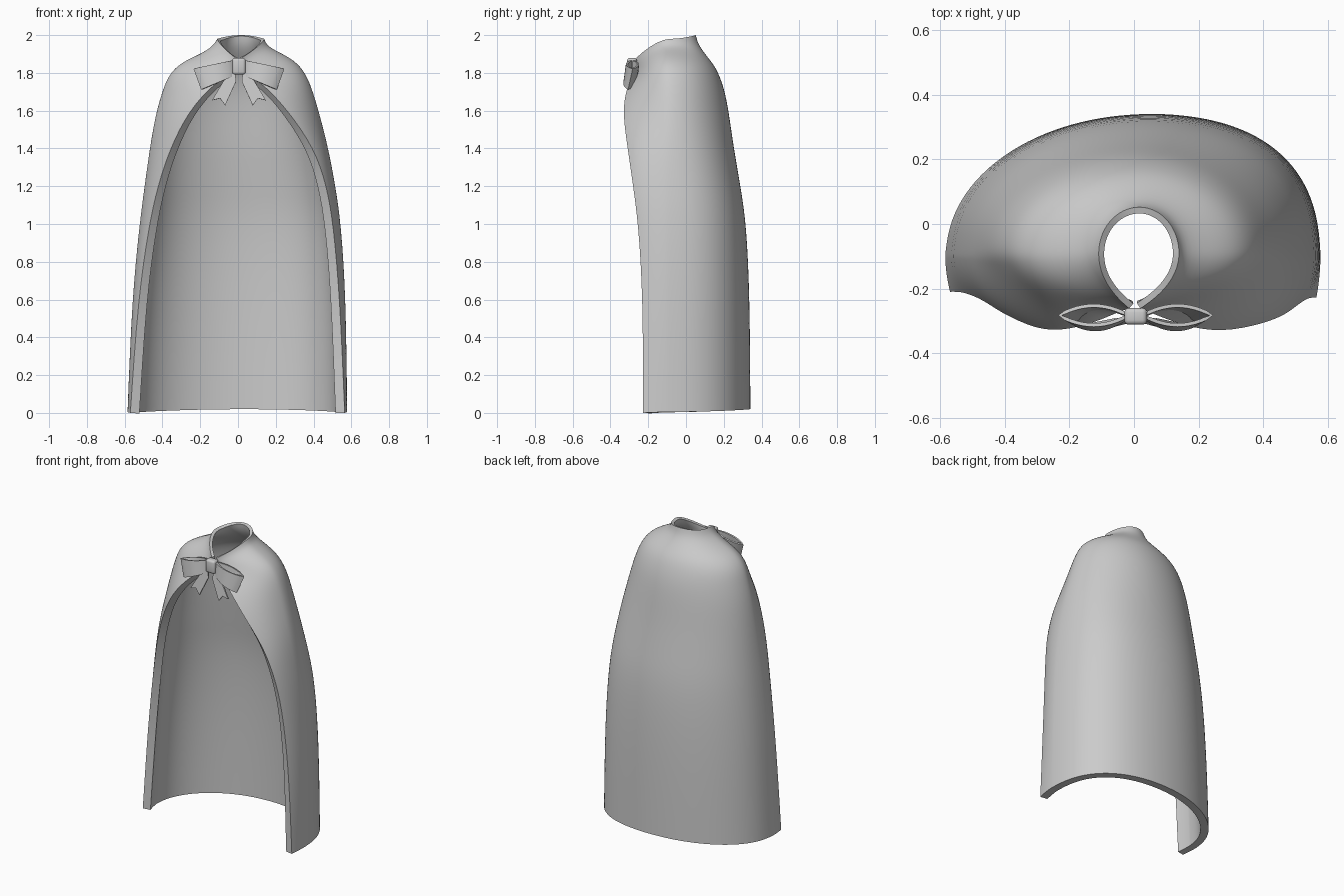
import bpy, math
from mathutils import Vector

old = bpy.data.objects.get("Cube")
if old:
    bpy.data.objects.remove(old, do_unlink=True)

cloth = bpy.data.materials.new("grey cloth")
cloth.use_nodes = True
GREY = (0.6, 0.6, 0.6, 1)
cloth.diffuse_color = GREY
cloth.node_tree.nodes["Principled BSDF"].inputs["Base Color"].default_value = GREY


def make(name, verts, faces):
    mesh = bpy.data.meshes.new(name)
    mesh.from_pydata(verts, [], faces)
    mesh.materials.append(cloth)
    ob = bpy.data.objects.new(name, mesh)
    bpy.context.collection.objects.link(ob)
    return ob


def modify(ob, kind, **settings):
    mod = ob.modifiers.new(kind.title(), kind)
    for key, value in settings.items():
        setattr(mod, key, value)


def finish(ob, angle=40):
    """Apply the modifiers, then smooth all but the hard edges."""
    bpy.ops.object.select_all(action='DESELECT')
    ob.select_set(True)
    bpy.context.view_layer.objects.active = ob
    for mod in list(ob.modifiers):
        bpy.ops.object.modifier_apply(modifier=mod.name)
    bpy.ops.object.shade_smooth_by_angle(angle=math.radians(angle))


# Cape rows, neck to hem: front edge (right x, left x, y, z), fullness,
# side (right x, left x, z), back (y, z), front hollow (right, left)
ROWS = [
    (.015, .02, -.262, 1.88, .55, .11, .14, 1.98, .053, 2.0, 0, 0),
    (.015, .02, -.262, 1.86, .6, .135, .155, 1.94, .065, 1.95, 0, 0),
    (.015, .02, -.262, 1.835, .65, .20, .24, 1.90, .11, 1.89, 0, 0),
    (.03, .03, -.266, 1.81, .7, .305, .315, 1.855, .155, 1.835, .1, .1),
    (.065, .065, -.28, 1.78, .8, .37, .365, 1.79, .185, 1.77, .2, .2),
    (.14, .145, -.312, 1.73, .88, .405, .4, 1.70, .21, 1.69, .45, .35),
    (.26, .265, -.338, 1.6, .86, .44, .435, 1.58, .23, 1.58, .7, .5),
    (.36, .405, -.308, 1.4, .72, .47, .48, 1.4, .255, 1.4, .5, .2),
    (.425, .47, -.28, 1.2, .62, .496, .516, 1.2, .29, 1.2, .2, 0),
    (.47, .505, -.252, 1.0, .56, .522, .546, 1.0, .322, 1.0, .1, 0),
    (.53, .54, -.227, .6, .52, .562, .572, .6, .34, .6, 0, 0),
    (.57, .565, -.228, 0, .5, .585, .578, .005, .343, .02, 0, 0),
]
SIDE_Y, STEPS = -.09, 8


def half_row(row, left):
    """Points from the front edge round the side to the middle of the back."""
    ex, sx = (row[1], row[6]) if left else (-row[0], -row[5])
    ey, ez, full, sz, by, bz = row[2], row[3], row[4], row[7], row[8], row[9]
    low = min(1, max(0, 1.6 - ez) / .5)
    if not left:
        ey += .018 * low
    swell = .055 * low if left else 0
    back_x = .015 + .03 * (1 - ez / 2)
    side, edge = Vector((sx, SIDE_Y)), Vector((ex, ey))
    bend = Vector((sx, SIDE_Y + (ey - SIDE_Y) * full))
    bend = bend.lerp((side + edge) / 2, row[11] if left else row[10])
    pts = []
    for i in range(STEPS, 0, -1):
        t = i / STEPS
        p = side * (1 - t) ** 2 + bend * 2 * t * (1 - t) + edge * t * t
        pts.append((p.x, p.y, sz + (ez - sz) * t ** 1.5))
    for i in range(STEPS + 1):
        a = math.pi / 2 * i / STEPS
        r = 1 + swell * math.sin(2 * a) ** 2
        pts.append((back_x + (sx - back_x) * r * math.cos(a),
                    SIDE_Y + (by - SIDE_Y) * r * math.sin(a),
                    sz + (bz - sz) * math.sin(a) ** 2))
    return pts


# Cape
verts, faces = [], []
for row in ROWS:
    verts += half_row(row, False) + half_row(row, True)[-2::-1]
n = len(verts) // len(ROWS)
for r in range(len(ROWS) - 1):
    for c in range(n - 1):
        a = r * n + c
        faces.append((a, a + 1, a + n + 1, a + n))
cape = make("cape", verts, faces)
group = cape.vertex_groups.new(name="thickness")
for r in range(len(ROWS)):
    group.add(list(range(r * n, r * n + n)), min(1, .4 + r * .08), 'REPLACE')
modify(cape, 'SUBSURF', levels=2, boundary_smooth='PRESERVE_CORNERS')
modify(cape, 'SOLIDIFY', thickness=.05, offset=-1, vertex_group="thickness")
finish(cape)

# Bow loops: lens-shaped open tubes, narrow at the knot
KNOT = Vector((.005, -.286, 1.835))
SEG = 12
for side, name in ((-1, "right"), (1, "left")):
    verts, faces = [], []
    for i in range(2 * SEG):
        u = 1 - abs(i - SEG) / SEG
        puff = .03 * math.sin(math.pi * u) ** .8 * (1 if i < SEG else -1)
        for top in (1, 0):
            x = .025 + (.21 if top else .17) * u
            z = 1.868 - .045 * u if top else 1.785 - .072 * u
            lean = .003 if top else -.02 * u
            verts.append((KNOT.x + side * x, KNOT.y + puff + lean, z))
    for i in range(2 * SEG):
        a, b = 2 * i, 2 * ((i + 1) % (2 * SEG))
        faces.append((a, b, b + 1, a + 1)[::side])
    loop = make("bow_loop_" + name, verts, faces)
    modify(loop, 'SOLIDIFY', thickness=.011, offset=0)
    finish(loop)

    # Bow tail with a notched end
    outline = [(.02, 1.80), (.065, 1.785), (.142, 1.655), (.1, 1.665),
               (.073, 1.628), (.015, 1.755)]
    tail = make("bow_tail_" + name,
                [(KNOT.x + side * x, -.295 - (1.8 - z) * .12, z) for x, z in outline],
                [(0, 1, 2, 3), (0, 3, 4, 5)])
    modify(tail, 'SOLIDIFY', thickness=.01, offset=0)
    finish(tail, 30)

# Knot
bpy.ops.mesh.primitive_cube_add(size=1, location=KNOT)
knot = bpy.context.object
knot.name = "bow_knot"
knot.scale = (.07, .052, .088)
bpy.ops.object.transform_apply(location=False, rotation=False, scale=True)
knot.data.materials.append(cloth)
modify(knot, 'BEVEL', width=.014, segments=3)
finish(knot)
